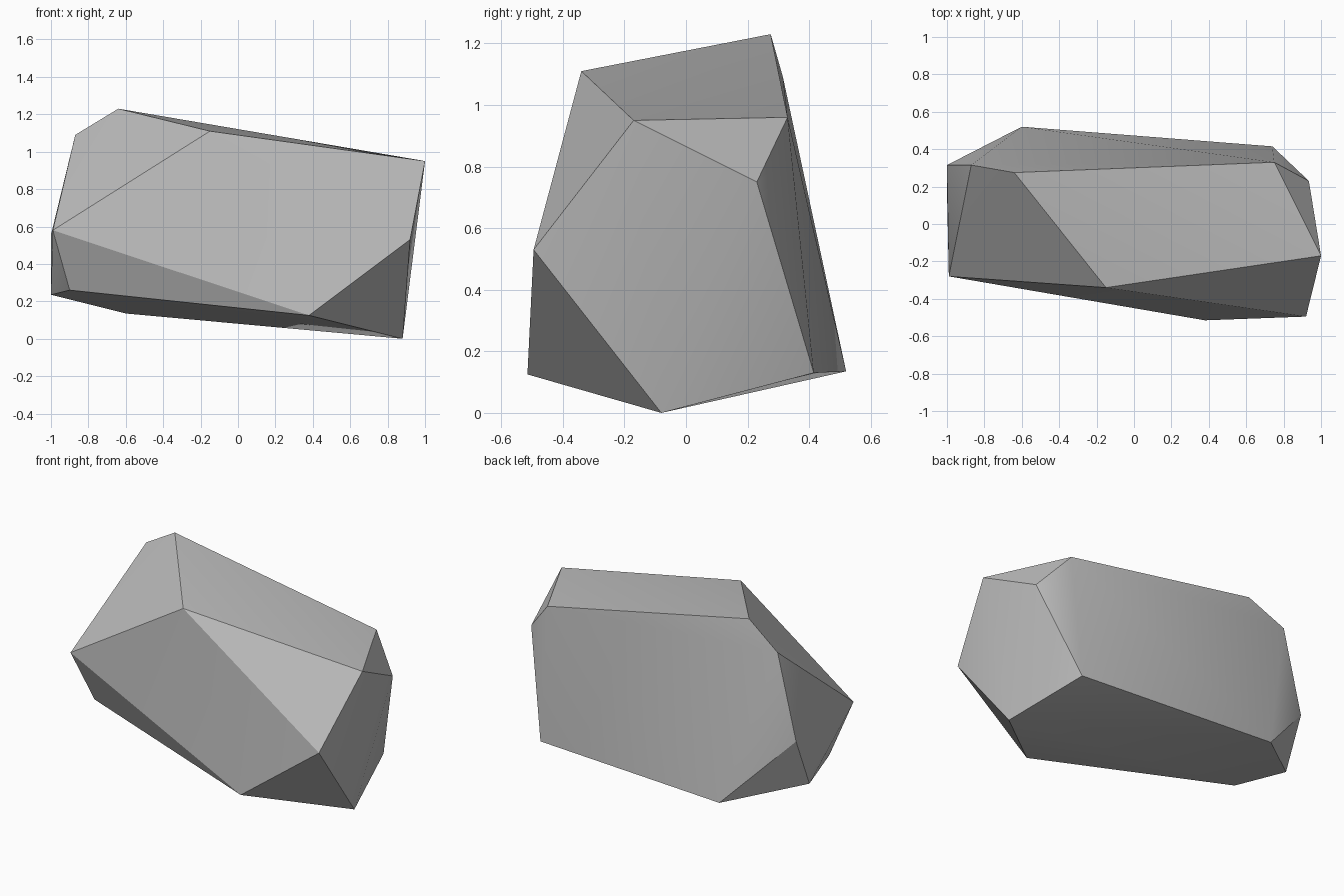
import bpy
import bmesh
import math

# Remove the default cube if present
default_cube = bpy.data.objects.get("Cube")
if default_cube:
    bpy.data.objects.remove(default_cube, do_unlink=True)


def make_material(name, colour):
    mat = bpy.data.materials.new(name)
    mat.use_nodes = True
    mat.diffuse_color = colour
    shader = mat.node_tree.nodes["Principled BSDF"]
    shader.inputs["Base Color"].default_value = colour
    return mat


def make_hull(name, corners, material, sharp_angle):
    """Wrap a faceted convex boulder around its corner points."""
    bm = bmesh.new()
    for corner in corners:
        bm.verts.new(corner)
    bmesh.ops.convex_hull(bm, input=bm.verts[:])
    bmesh.ops.recalc_face_normals(bm, faces=bm.faces[:])
    mesh = bpy.data.meshes.new(name)
    bm.to_mesh(mesh)
    bm.free()
    mesh.materials.append(material)
    obj = bpy.data.objects.new(name, mesh)
    bpy.context.collection.objects.link(obj)
    # Smooth the gentle facets, keep the chiselled edges sharp
    bpy.ops.object.select_all(action="DESELECT")
    obj.select_set(True)
    bpy.context.view_layer.objects.active = obj
    bpy.ops.object.shade_smooth_by_angle(angle=math.radians(sharp_angle))
    return obj


# Corners of the sloping top
top_corners = [
    (-.64, .275, 1.23), (-.15, -.34, 1.11), (1, -.17, .95),
    (.75, .33, .96), (-.87, .315, 1.09),
]
# Corners around the middle
side_corners = [
    (-.99, -.28, .58), (.92, -.495, .53), (.935, .23, .75), (-1, .315, .556),
]
# Corners of the tilted underside
base_corners = [
    (.38, -.515, .125), (.88, -.08, 0), (.74, .415, .13),
    (-.6, .52, .135), (-1, .18, .235), (-.9, -.165, .26),
]

stone_grey = make_material("stone grey", (.5, .5, .5, 1))
make_hull("rock", top_corners + side_corners + base_corners, stone_grey, 30)
